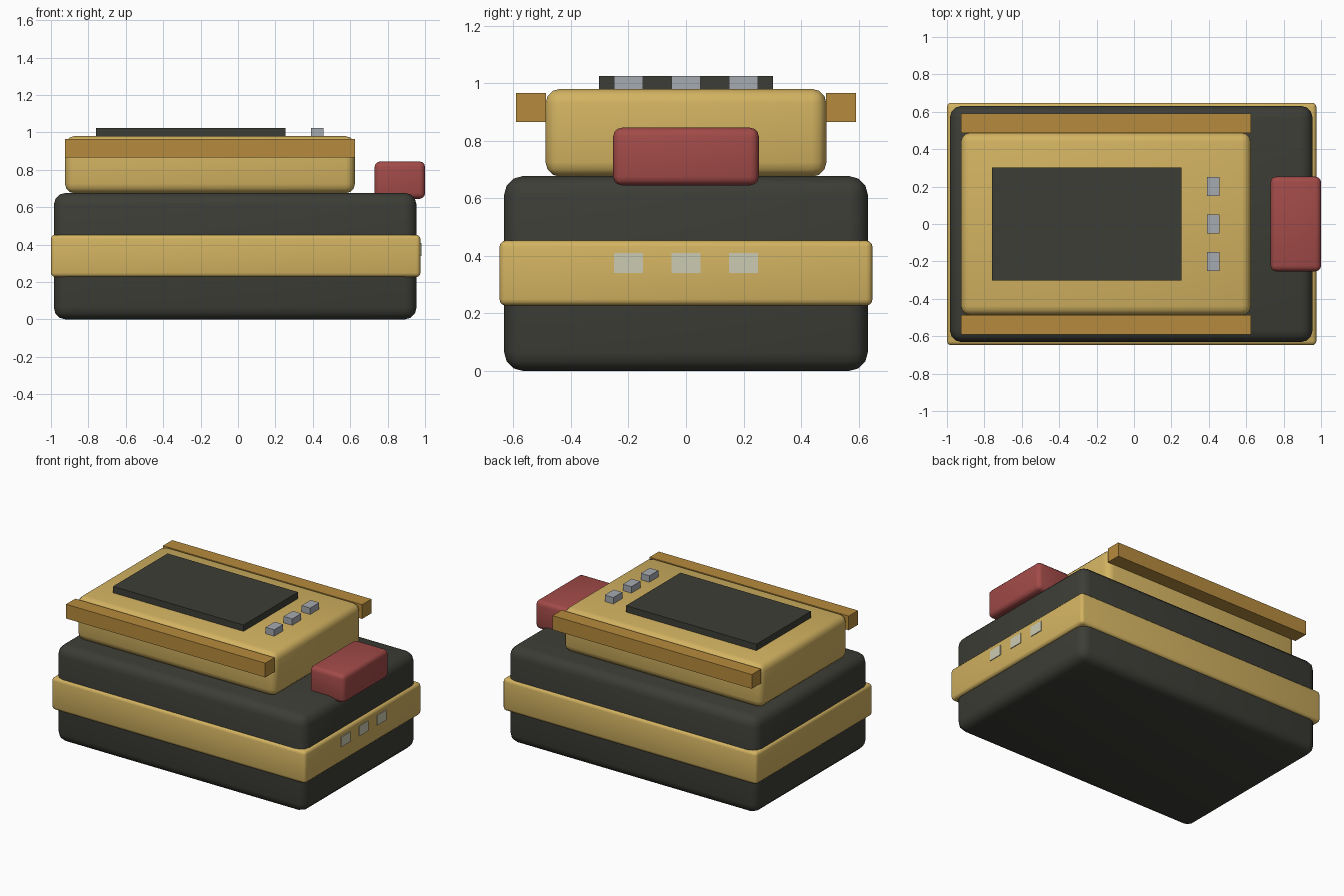
import bpy

cube = bpy.data.objects.get("Cube")
if cube:
    bpy.data.objects.remove(cube, do_unlink=True)


def material(name, r, g, b):
    mat = bpy.data.materials.new(name)
    mat.use_nodes = True
    mat.diffuse_color = (r, g, b, 1)
    shader = mat.node_tree.nodes["Principled BSDF"]
    shader.inputs["Base Color"].default_value = (r, g, b, 1)
    shader.inputs["Roughness"].default_value = 0.7
    return mat


charcoal = material("charcoal", 0.047, 0.047, 0.038)
yellow = material("mustard yellow", 0.65, 0.45, 0.12)
ochre = material("ochre", 0.47, 0.26, 0.047)
red = material("brick red", 0.36, 0.07, 0.065)
grey = material("button grey", 0.38, 0.40, 0.43)
cream = material("pale light", 0.60, 0.60, 0.45)


def box(name, x, y, z, mat, bevel=0, segments=3):
    """Box spanning the (low, high) ranges, with optional rounded edges."""
    spans = (x, y, z)
    bpy.ops.mesh.primitive_cube_add(size=1, location=[(a + b) / 2 for a, b in spans])
    obj = bpy.context.object
    obj.name = name
    obj.scale = [b - a for a, b in spans]
    bpy.ops.object.transform_apply(location=False, rotation=False, scale=True)
    obj.data.materials.append(mat)
    if bevel:
        mod = obj.modifiers.new("rounded_edges", "BEVEL")
        mod.width = bevel
        mod.segments = segments
        bpy.ops.object.modifier_apply(modifier=mod.name)
        bpy.ops.object.shade_smooth_by_angle()
    return obj


# Main body with a raised band around its middle
box("base_body", (-0.985, 0.955), (-0.632, 0.632), (0, 0.677), charcoal, 0.065)
box("middle_band", (-1, 0.975), (-0.648, 0.648), (0.227, 0.453), yellow, 0.022)

# Upper housing and its screen
housing_x = (-0.925, 0.625)
box("upper_housing", housing_x, (-0.488, 0.488), (0.675, 0.98), yellow, 0.05)
box("screen", (-0.76, 0.255), (-0.303, 0.303), (0.96, 1.025), charcoal)

# Rails along both long sides of the housing
for side, y in (("right", (-0.59, -0.487)), ("left", (0.487, 0.59))):
    box(side + "_rail", housing_x, y, (0.865, 0.965), ochre)

# Grip block overhanging the end
box("end_grip", (0.73, 1), (-0.253, 0.253), (0.645, 0.845), red, 0.03)

# Buttons on top and indicator plates on the end of the band
for i in range(3):
    y = (i - 1) * 0.2
    span = (y - 0.05, y + 0.05)
    box(f"button_{i + 1}", (0.39, 0.457), span, (0.96, 1.025), grey)
    box(f"indicator_{i + 1}", (0.971, 0.98), span, (0.34, 0.41), cream)
